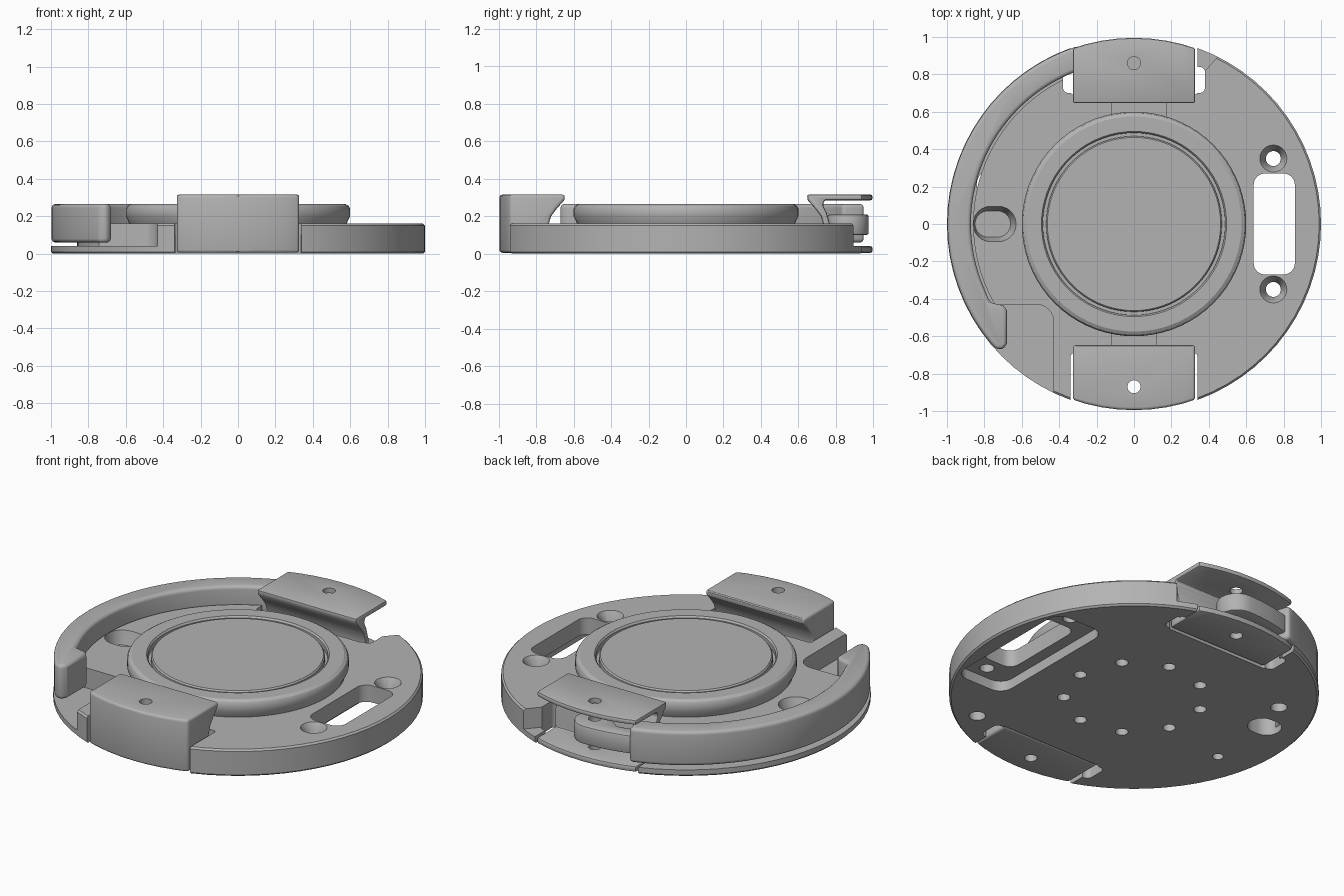
import bpy, bmesh
from math import cos, sin, pi, radians

old = bpy.data.objects.get("Cube")
if old:
    bpy.data.objects.remove(old)

grey = bpy.data.materials.new("plain grey")
grey.use_nodes = True
grey.diffuse_color = (0.45, 0.45, 0.45, 1)
grey.node_tree.nodes["Principled BSDF"].inputs["Base Color"].default_value = (0.45, 0.45, 0.45, 1)


def make(name, bm):
    bmesh.ops.recalc_face_normals(bm, faces=bm.faces)
    mesh = bpy.data.meshes.new(name)
    bm.to_mesh(mesh)
    bm.free()
    mesh.materials.append(grey)
    obj = bpy.data.objects.new(name, mesh)
    bpy.context.collection.objects.link(obj)
    return obj


def arc(r, a0, a1, n, cx=0, cy=0):
    step = radians(a1 - a0) / n
    return [(cx + r * cos(radians(a0) + i * step), cy + r * sin(radians(a0) + i * step))
            for i in range(n + 1)]


def circle(r, cx=0, cy=0, n=24):
    return arc(r, 0, 360, n, cx, cy)[:-1]


def rounded(x0, x1, y0, y1, r):
    return (arc(r, 0, 90, 6, x1 - r, y1 - r) + arc(r, 90, 180, 6, x0 + r, y1 - r)
            + arc(r, 180, 270, 6, x0 + r, y0 + r) + arc(r, 270, 360, 6, x1 - r, y0 + r))


def prism(name, low, z0, z1, high=None):
    """Extrude an outline in z, optionally ending in a second outline."""
    bm = bmesh.new()
    a = [bm.verts.new((x, y, z0)) for x, y in low]
    b = [bm.verts.new((x, y, z1)) for x, y in (high or low)]
    bm.faces.new(a)
    bm.faces.new(b)
    for i in range(len(a)):
        j = (i + 1) % len(a)
        bm.faces.new((a[i], a[j], b[j], b[i]))
    return make(name, bm)


def side_prism(name, profile, half):
    """Extrude a (y, z) profile across x."""
    obj = prism(name, profile, -half, half)
    for v in obj.data.vertices:
        v.co = (v.co.z, v.co.x, v.co.y)
    return obj


def lathe(name, profile, n=64):
    bm = bmesh.new()
    rings = [[bm.verts.new((r * cos(2 * pi * k / n), r * sin(2 * pi * k / n), z))
              for k in range(n)] for r, z in profile]
    for a, b in zip(rings, rings[1:]):
        for k in range(n):
            m = (k + 1) % n
            bm.faces.new((a[k], a[m], b[m], b[k]))
    bm.faces.new(rings[0])
    bm.faces.new(rings[-1])
    return make(name, bm)


def bake(obj):
    bpy.context.view_layer.update()
    mesh = bpy.data.meshes.new_from_object(obj.evaluated_get(bpy.context.evaluated_depsgraph_get()))
    obj.modifiers.clear()
    obj.data = mesh


def combine(obj, tool, operation="DIFFERENCE"):
    tool.hide_render = True
    mod = obj.modifiers.new("cut", "BOOLEAN")
    mod.operation, mod.solver, mod.object = operation, "EXACT", tool
    bake(obj)
    bpy.data.objects.remove(tool)


def cut(obj, low, z0, z1, high=None):
    combine(obj, prism("cutter", low, z0, z1, high))


def soften(obj, width, segments=3):
    mod = obj.modifiers.new("edges", "BEVEL")
    mod.width, mod.segments = width, segments
    mod.limit_method, mod.angle_limit = "ANGLE", radians(40)
    bake(obj)


# Base disc with the ledge for the curved lever
base = lathe("base_disc", [(0.99, 0), (1, 0.01), (1, 0.15), (0.99, 0.16)], 72)
cut(base, arc(1.1, 62, 212, 40) + arc(0.86, 212, 66, 40), 0.04, 0.4)
cut(base, [(-1.1, -0.43)] + arc(0.09, 90, 0, 6, -0.52, -0.52) + [(-0.43, -1.1), (-1.1, -1.1)], 0.04, 0.4)

# Clamp notches, their side reliefs and the shallow channels toward the puck
for side, depth, right in ((-1, 0.1, 0.12), (1, 0.4, 0.17)):
    ys = sorted((0.69 * side, 1.2 * side))
    cut(base, rounded(-0.34, 0.34, *ys, 0.02), -0.1, 0.4)
    ys = sorted((0.7 * side, 0.84 * side))
    cut(base, rounded(-0.38, 0.38, *ys, 0.03), -0.1, depth)
    ys = sorted((0.5 * side, 0.75 * side))
    cut(base, rounded(-0.12, right, *ys, 0.01), 0.11, 0.4)

# Handle slot with its underside recess and countersunk holes
cut(base, rounded(0.64, 0.86, -0.27, 0.27, 0.06), -0.1, 0.4)
cut(base, rounded(0.57, 0.9, -0.43, 0.43, 0.08), -0.1, 0.06)
for y in (-0.35, 0.35):
    cut(base, circle(0.04, 0.745, y), -0.1, 0.4)
    cut(base, circle(0.038, 0.745, y), 0.1, 0.161, circle(0.073, 0.745, y))

# Oval pocket on top, holes and pocket underneath
cut(base, rounded(-0.85, -0.66, -0.07, 0.07, 0.069), 0.08, 0.161,
    rounded(-0.86, -0.63, -0.095, 0.095, 0.094))
cut(base, rounded(-0.84, -0.65, 0.13, 0.29, 0.075), -0.1, 0.11)
for x, y, r in ((-0.76, -0.2, 0.03), (-0.67, 0.42, 0.045), (0.52, -0.7, 0.045)):
    cut(base, circle(r, x, y), -0.1, 0.1)
for k in range(9):
    a = radians(40 * k)
    cut(base, circle(0.035, 0.38 * cos(a), 0.38 * sin(a), 16), -0.1, 0.1)

# Raised round puck with a ring groove
puck = lathe("centre_puck", [(0.57, 0.12), (0.585, 0.17), (0.6, 0.2), (0.6, 0.24), (0.592, 0.255),
                             (0.575, 0.265), (0.495, 0.265), (0.487, 0.255), (0.487, 0.225),
                             (0.47, 0.225), (0.47, 0.255), (0.463, 0.263)], 72)

# Front clamp: solid block with a curved overhanging lip
lip = [(0.645, 0.315), (0.65, 0.285), (0.69, 0.24), (0.72, 0.2), (0.735, 0.15), (0.74, 0.1)]
front = side_prism("front_clamp", [(-y, z) for y, z in lip + [(0.7, 0.09), (0.7, 0.005), (1.1, 0.005), (1.1, 0.315)]], 0.327)
combine(front, prism("cutter", circle(0.995, n=72), -1, 1), "INTERSECT")
soften(front, 0.015)
cut(front, circle(0.035, 0, -0.87), -0.1, 0.5)

# Back clamp: channel that opens outward around the lever pivot
back = side_prism("back_clamp", lip + [(0.7, 0.09), (0.7, 0.005), (1.1, 0.005), (1.1, 0.04), (0.77, 0.04),
                                       (0.77, 0.15), (0.75, 0.22), (0.73, 0.26), (0.74, 0.285),
                                       (1.1, 0.285), (1.1, 0.315)], 0.327)
combine(back, prism("cutter", circle(0.995, n=72), -1, 1), "INTERSECT")
soften(back, 0.01, 2)
cut(back, circle(0.035, 0, 0.86), -0.1, 0.5)

# Curved lever with a thick grip end, and its pivot eye
lever = prism("curved_lever", arc(0.997, 107, 222, 40)
              + [(-0.7, -0.672), (-0.68, -0.64), (-0.68, -0.46), (-0.7, -0.435), (-0.77, -0.42)]
              + arc(0.872, 203, 107, 34), 0.06, 0.265)
soften(lever, 0.035, 4)
eye = prism("lever_pivot_eye", arc(0.11, -90, 90, 12, 0, 0.865)
            + arc(0.975, 92, 109, 6) + arc(0.88, 109, 100, 3), 0.1, 0.21)
soften(eye, 0.012, 2)
cut(eye, circle(0.035, 0, 0.86), 0.15, 0.5)

# Smooth curved surfaces, crisp edges
bpy.ops.object.select_all(action="DESELECT")
for obj in (base, puck, front, back, lever, eye):
    obj.select_set(True)
    bpy.context.view_layer.objects.active = obj
bpy.ops.object.shade_smooth_by_angle(angle=radians(30))
